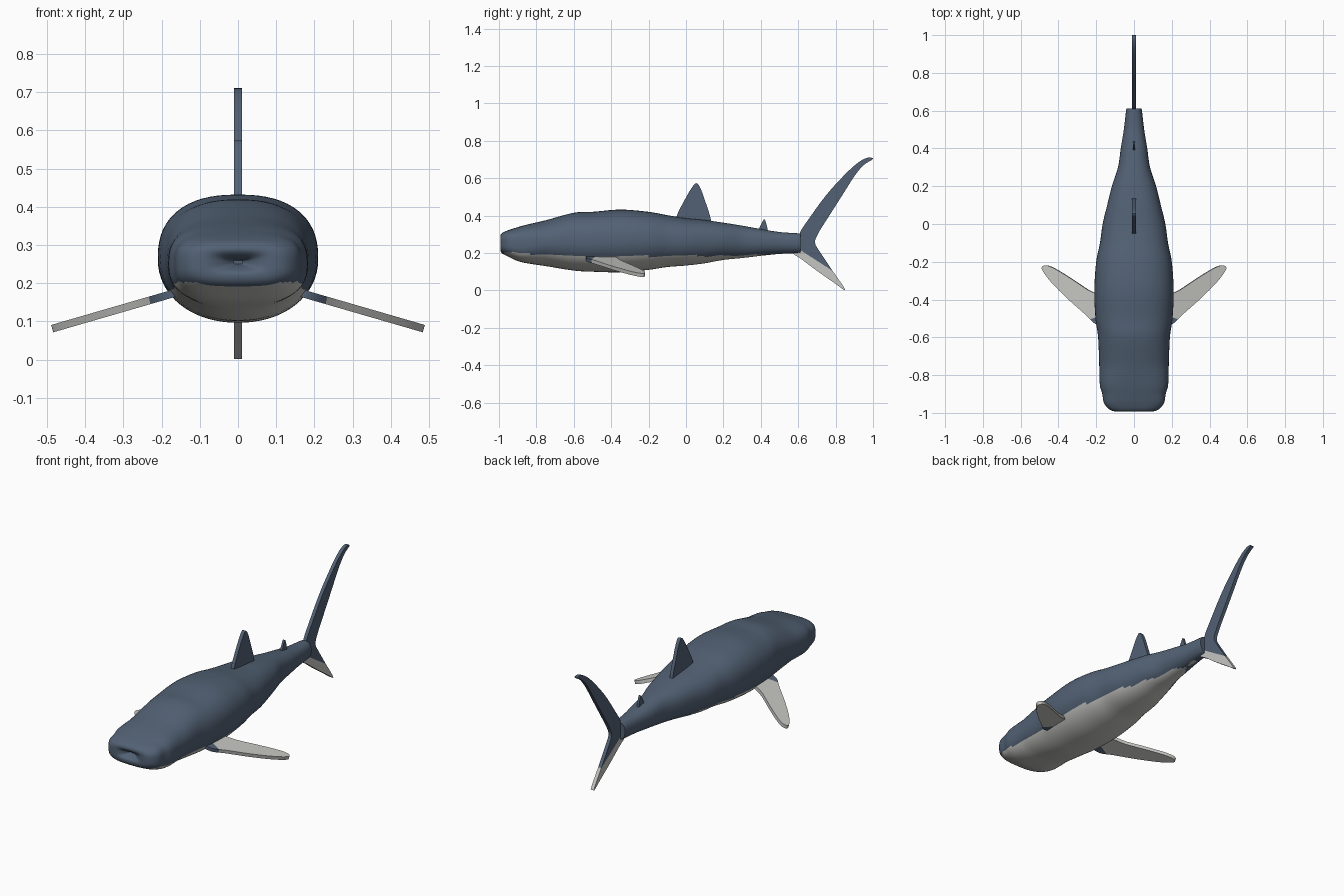
import bpy
import bmesh
import math
from mathutils import Vector

default_cube = bpy.data.objects.get("Cube")
if default_cube:
    bpy.data.objects.remove(default_cube)


def make_material(name, colour):
    material = bpy.data.materials.new(name)
    material.use_nodes = True
    rgba = (*colour, 1)
    material.diffuse_color = rgba
    material.node_tree.nodes["Principled BSDF"].inputs["Base Color"].default_value = rgba
    return material


MATERIALS = [
    make_material("slate blue", (0.085, 0.12, 0.175)),
    make_material("pale grey", (0.56, 0.56, 0.54)),
]


def finish(bm, name, is_pale):
    """Turn a bmesh into a two-coloured, smoothly shaded object."""
    bmesh.ops.recalc_face_normals(bm, faces=bm.faces)
    for face in bm.faces:
        face.material_index = int(is_pale(face.calc_center_median()))
    mesh = bpy.data.meshes.new(name)
    bm.to_mesh(mesh)
    bm.free()
    for material in MATERIALS:
        mesh.materials.append(material)
    obj = bpy.data.objects.new(name, mesh)
    bpy.context.collection.objects.link(obj)
    bpy.ops.object.select_all(action="DESELECT")
    obj.select_set(True)
    bpy.context.view_layer.objects.active = obj
    bpy.ops.object.shade_smooth_by_angle(angle=math.radians(35))
    return obj


def spline(points, steps, closed=False):
    """Catmull-Rom curve through points of any dimension."""
    count = len(points)
    result = []
    for i in range(count if closed else count - 1):
        if closed:
            a, b, c, d = (points[(i + k) % count] for k in (-1, 0, 1, 2))
        else:
            a, b, c, d = (points[min(max(i + k, 0), count - 1)] for k in (-1, 0, 1, 2))
        for s in range(steps):
            t = s / steps
            result.append(tuple(
                q + t / 2 * (r - p + t * (2 * p - 5 * q + 4 * r - u + t * (3 * (q - r) + u - p)))
                for p, q, r, u in zip(a, b, c, d)))
    if not closed:
        result.append(tuple(points[-1]))
    return result


# Body stations: y, underside z, back z, half width (starting inside the mouth dent)
STATIONS = [
    (-.95, .25, .26, .012), (-.975, .24, .268, .04), (-.992, .225, .285, .08),
    (-.985, .2, .305, .125), (-.95, .18, .322, .158), (-.9, .157, .338, .168),
    (-.85, .145, .352, .181), (-.75, .13, .375, .184), (-.6, .106, .415, .19),
    (-.5, .1, .42, .204), (-.35, .097, .432, .21), (-.2, .11, .42, .2),
    (-.1, .125, .402, .18), (0, .133, .386, .166), (.1, .145, .376, .142),
    (.2, .163, .362, .117), (.3, .173, .346, .085), (.4, .185, .328, .07),
    (.5, .195, .312, .054), (.6, .2, .305, .042), (.61, .205, .3, .038),
]
SEGMENTS = 64


def power(value, exponent):
    return math.copysign(abs(value) ** exponent, value)


def body_ring(bm, station):
    y, low, high, width = station
    boxy = min(max((-.75 - y) / .2, 0), 1)
    ring = []
    for k in range(SEGMENTS):
        angle = math.tau * k / SEGMENTS
        c, s = math.cos(angle), math.sin(angle)
        n = 2 / ((2.4 if s > 0 else 2.1) + boxy)
        ring.append(bm.verts.new((width * power(c, n), y,
                                  (low + high) / 2 + (high - low) / 2 * power(s, n))))
    return ring


def belly(p):
    """Countershading line, dipping slightly along the flank."""
    line = .185 + .018 * max(0, (-p.y - .6) / .35) + .03 * max(0, p.y - .2)
    return p.z < line + .003 * math.sin(40 * p.y) and p.y > -.975


bm = bmesh.new()
rings = [body_ring(bm, station) for station in spline(STATIONS, 5)]
for near, far in zip(rings, rings[1:]):
    for k in range(SEGMENTS):
        j = (k + 1) % SEGMENTS
        bm.faces.new((near[k], near[j], far[j], far[k]))
bm.faces.new(rings[0])
bm.faces.new(rings[-1])
finish(bm, "body", belly)


def make_fin(name, outline, place, thickness, cut=None):
    """Flat plate from a 2D outline; cut = (point, normal), pale on the normal side."""
    bm = bmesh.new()
    verts = [bm.verts.new(place(*p)) for p in outline]
    face = bm.faces.new(verts)
    face.normal_update()
    offset = face.normal * thickness
    bmesh.ops.translate(bm, verts=verts, vec=-offset / 2)
    sweep = bmesh.ops.extrude_face_region(bm, geom=[face], use_keep_orig=True)
    moved = [g for g in sweep["geom"] if isinstance(g, bmesh.types.BMVert)]
    bmesh.ops.translate(bm, verts=moved, vec=offset)
    bmesh.ops.triangulate(bm, faces=bm.faces)
    if not cut:
        return finish(bm, name, lambda p: False)
    point, normal = Vector(cut[0]), Vector(cut[1])
    bmesh.ops.bisect_plane(bm, geom=bm.verts[:] + bm.edges[:] + bm.faces[:],
                           plane_co=point, plane_no=normal)
    return finish(bm, name, lambda p: (p - point).dot(normal) > 0)


def upright(y, z):
    return (0, y, z)


# Dorsal fins
make_fin("front_dorsal_fin", spline([
    (-.06, .36), (-.045, .41), (-.02, .46), (.025, .54), (.055, .573), (.08, .54),
    (.105, .47), (.125, .41), (.138, .355)], 4), upright, .02)
make_fin("rear_dorsal_fin", spline([
    (.385, .315), (.395, .34), (.41, .37), (.42, .38), (.43, .355), (.44, .31)], 3),
    upright, .012)

# Crescent tail with a pale lower lobe
make_fin("tail_fin", spline([
    (.56, .21), (.6, .25), (.61, .31), (.655, .38), (.75, .51), (.85, .62), (.92, .683),
    (.97, .709), (1, .703), (.95, .67), (.9, .61), (.83, .5), (.76, .39),
    (.71, .31), (.69, .255), (.72, .2), (.78, .11), (.852, .002), (.79, .042),
    (.7, .105), (.62, .165)], 4, closed=True),
    upright, .02, ((0, .62, .21), (0, -.54, -.84)))

# Swept pectoral fins, drooping outward, blue at the leading root
PECTORAL = spline([
    (.15, -.52), (.2, -.53), (.26, -.475), (.35, -.395), (.43, -.315), (.475, -.258),
    (.486, -.23), (.465, -.219), (.42, -.235), (.33, -.29), (.24, -.35), (.15, -.4)],
    4, closed=True)
for side, label in ((1, "left"), (-1, "right")):
    make_fin(label + "_pectoral_fin", PECTORAL,
             lambda x, y, side=side: (side * x, y, .17 - .29 * (x - .18)),
             .02, ((side * .22, -.5, .16), (side * .35, .94, 0)))
